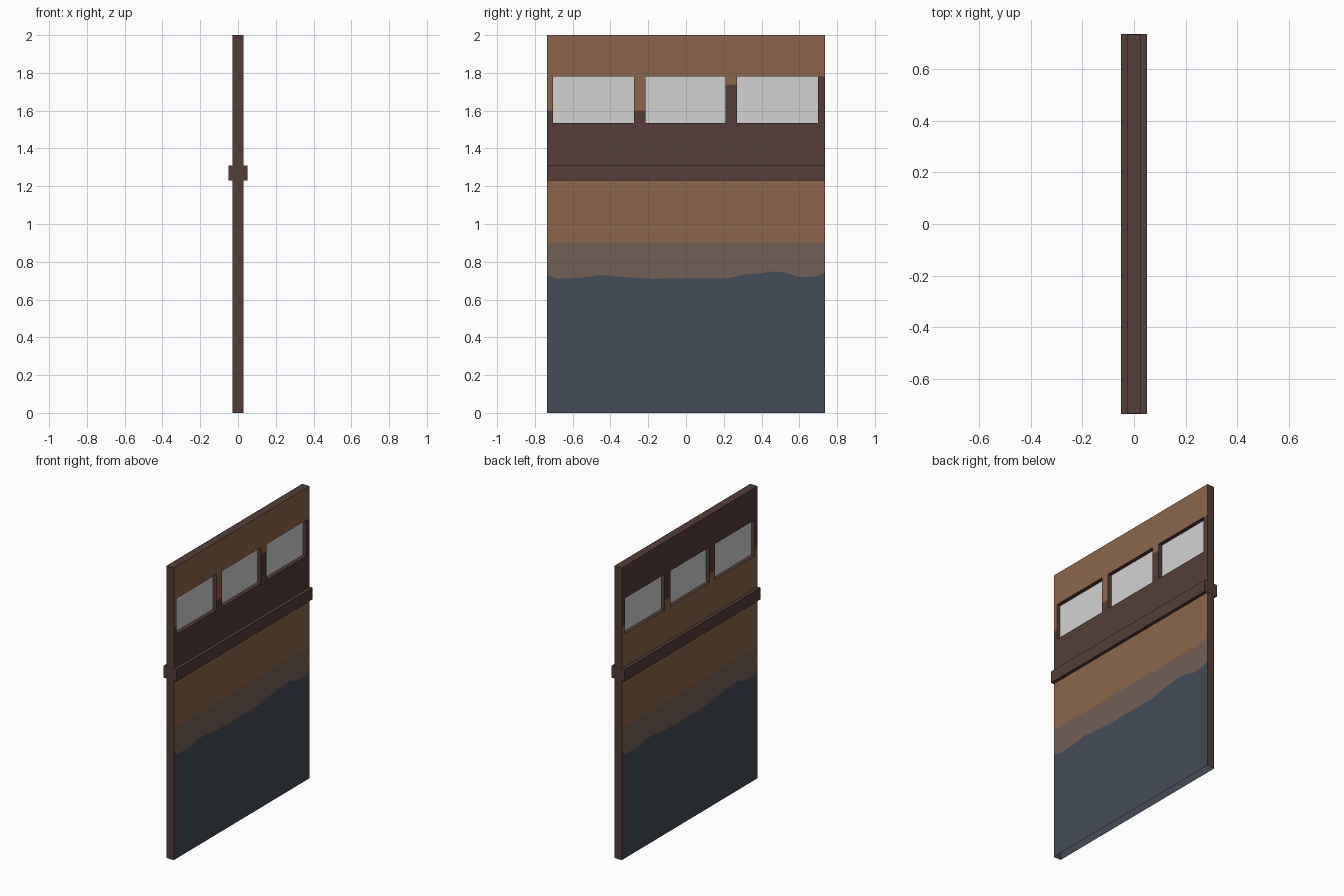
import bpy, bmesh

if "Cube" in bpy.data.objects:
    bpy.data.objects.remove(bpy.data.objects["Cube"])

X, Y, H = 0.028, 0.735, 2.0
WIN = [(-0.705, -0.275), (-0.215, 0.21), (0.27, 0.70)]
WZ0, WZ1 = 1.535, 1.78


def mat(name, rgb):
    m = bpy.data.materials.new(name)
    m.diffuse_color = (*[((c / 255 + 0.055) / 1.055) ** 2.4 * 1.12 for c in rgb], 1)
    m.use_nodes = True
    m.node_tree.nodes["Principled BSDF"].inputs["Base Color"].default_value = m.diffuse_color
    return m


MATS = [mat("tan brown", (133, 96, 70)), mat("dark brown", (80, 58, 53)),
        mat("taupe", (108, 92, 82)), mat("slate blue", (64, 72, 82)),
        mat("pale glass", (200, 200, 200))]
TAN, DARK, TAUPE, SLATE, GLASS = range(5)


def box(name, x, y0, y1, z0, z1, m):
    bm = bmesh.new()
    bmesh.ops.create_cube(bm, size=1)
    for v in bm.verts:
        v.co = (v.co.x * 2 * x, (y0 + y1) / 2 + v.co.y * (y1 - y0),
                (z0 + z1) / 2 + v.co.z * (z1 - z0))
    me = bpy.data.meshes.new(name)
    bm.to_mesh(me)
    bm.free()
    me.materials.append(MATS[m])
    bpy.context.collection.objects.link(bpy.data.objects.new(name, me))


# wavy edge of the slate paint, as seen across each face
WAVE = [(-0.735, 0.73), (-0.68, 0.71), (-0.56, 0.715), (-0.45, 0.73), (-0.33, 0.72),
        (-0.18, 0.71), (0.21, 0.712), (0.33, 0.735), (0.39, 0.738), (0.45, 0.748),
        (0.52, 0.745), (0.60, 0.718), (0.68, 0.722), (0.735, 0.74)]


def wave(t):
    for (a, za), (b, zb) in zip(WAVE, WAVE[1:]):
        if t <= b + 1e-6:
            return za + (zb - za) * (t - a) / (b - a)
    return WAVE[-1][1]


ys = sorted({p[0] for p in WAVE} | {-p[0] for p in WAVE} | {e for w in WIN for e in w})
ROWS = [0, None, 0.9, 1.27, WZ0, 1.6, 1.735, WZ1, H]   # None = wavy level


def colour(side, y, z):
    if z < 0.6:
        return SLATE
    if z < 0.9:
        return TAUPE
    if z < 1.27:
        return TAN
    if side < 0:                                   # rear face has reversed tones
        return DARK if z > 1.6 else TAN
    limit = 1.6 if y < 0 else (1.735 if y < 0.5 else WZ1)
    return DARK if z < limit else TAN


bm = bmesh.new()


def quad(pts, m):
    f = bm.faces.new([bm.verts.new(p) for p in pts])
    f.material_index = m


# painted faces with window openings
for s in (1, -1):
    for a, b in zip(ys, ys[1:]):
        mid = (a + b) / 2
        za = [wave(s * a) if r is None else r for r in ROWS]
        zb = [wave(s * b) if r is None else r for r in ROWS]
        for i in range(len(ROWS) - 1):
            zm = (za[i] + za[i + 1]) / 2
            if WZ0 < zm < WZ1 and any(w0 < mid < w1 for w0, w1 in WIN):
                continue
            pts = [(s * X, a, za[i]), (s * X, b, zb[i]),
                   (s * X, b, zb[i + 1]), (s * X, a, za[i + 1])]
            quad(pts if s > 0 else pts[::-1], colour(s, mid, zm))

# end faces and top (the underside is open)
quad([(-X, -Y, 0), (X, -Y, 0), (X, -Y, H), (-X, -Y, H)], DARK)
quad([(X, Y, 0), (-X, Y, 0), (-X, Y, H), (X, Y, H)], DARK)
quad([(-X, -Y, H), (X, -Y, H), (X, Y, H), (-X, Y, H)], DARK)

# window reveals
for a, b in WIN:
    quad([(-X, a, WZ0), (-X, a, WZ1), (X, a, WZ1), (X, a, WZ0)][::-1], DARK)
    quad([(-X, b, WZ0), (-X, b, WZ1), (X, b, WZ1), (X, b, WZ0)], DARK)
    quad([(-X, a, WZ0), (X, a, WZ0), (X, b, WZ0), (-X, b, WZ0)], DARK)
    quad([(-X, a, WZ1), (X, a, WZ1), (X, b, WZ1), (-X, b, WZ1)][::-1], DARK)

for f in bm.faces:       # make the window end walls face into the opening
    c = f.calc_center_median()
    f.normal_update()
    if abs(f.normal.y) > 0.9 and abs(c.y) < Y - 0.01:
        left = any(abs(c.y - w[0]) < 1e-4 for w in WIN)
        if (f.normal.y > 0) != left:
            f.normal_flip()
bmesh.ops.remove_doubles(bm, verts=bm.verts, dist=1e-5)
me = bpy.data.meshes.new("door_panel")
bm.to_mesh(me)
bm.free()
for m in MATS[:4]:
    me.materials.append(m)
bpy.context.collection.objects.link(bpy.data.objects.new("door_panel", me))

# glass panes and the cross rail
for n, (a, b) in enumerate(WIN):
    box(f"window_pane_{n + 1}", 0.002, a, b, WZ0, WZ1, GLASS)
box("cross_rail", 0.05, -Y - 0.001, Y + 0.001, 1.23, 1.31, DARK)
